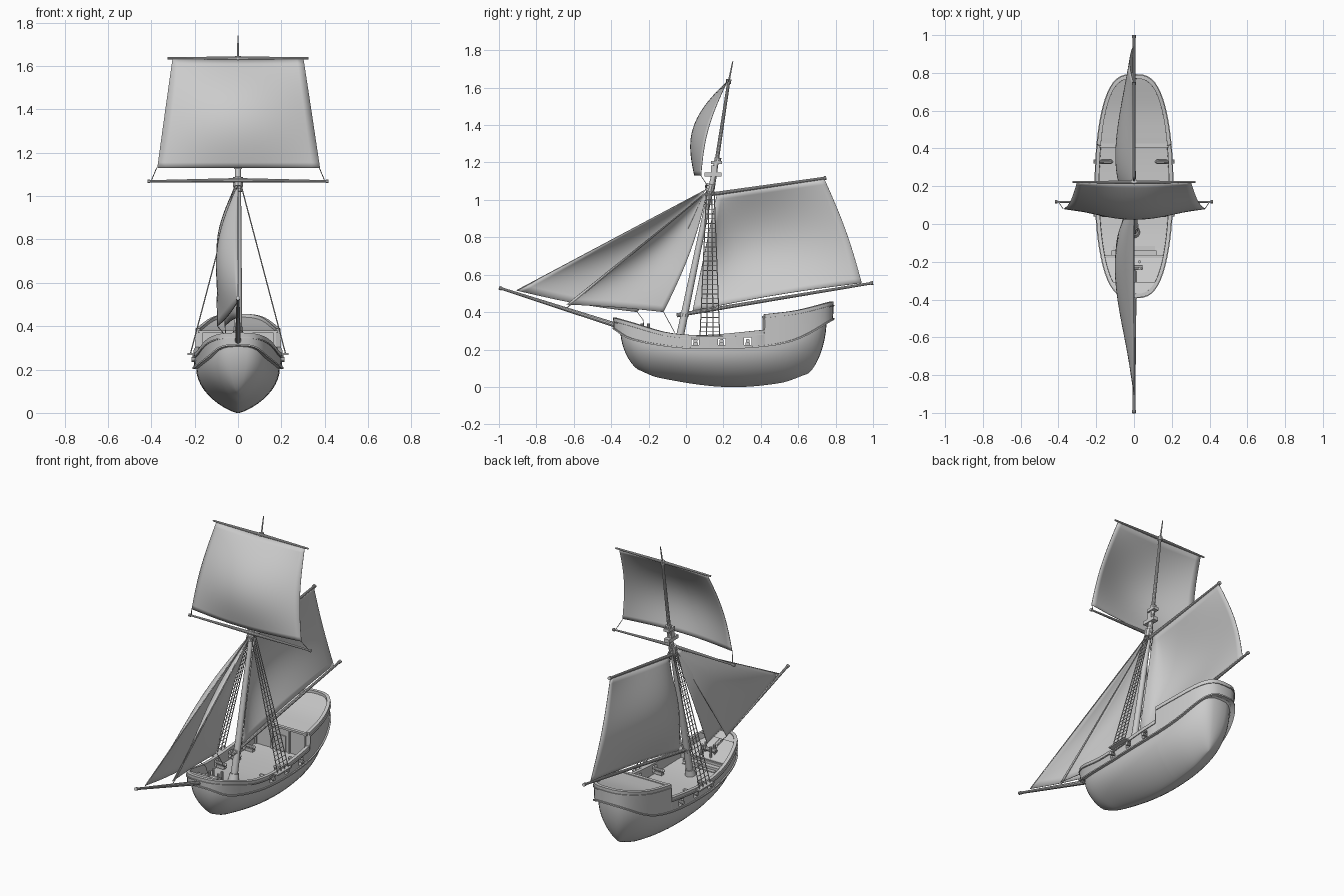
import bpy, bmesh, math
from mathutils import Vector as V, Matrix

if "Cube" in bpy.data.objects:
    bpy.data.objects.remove(bpy.data.objects["Cube"])

PI = math.pi

def interp(tab, y):
    # smooth curve through (y, z) points
    n = len(tab)
    y = min(max(y, tab[0][0]), tab[-1][0])
    i = max(k for k in range(n - 1) if tab[k][0] <= y)
    def slope(k):
        a, b = tab[max(k - 1, 0)], tab[min(k + 1, n - 1)]
        return (b[1] - a[1]) / (b[0] - a[0])
    (y0, z0), (y1, z1) = tab[i], tab[i + 1]
    h = y1 - y0
    t = (y - y0) / h
    return ((2*t**3 - 3*t*t + 1) * z0 + (t**3 - 2*t*t + t) * h * slope(i)
            + (3*t*t - 2*t**3) * z1 + (t**3 - t*t) * h * slope(i + 1))

RAIL = [(-.39, .37), (-.3, .345), (-.1, .29), (.1, .278), (.42, .305)]
POOP = [(.42, .388), (.6, .41), (.79, .457)]
WALE = [(-.39, .31), (-.3, .255), (-.1, .215), (.1, .202), (.42, .215), (.6, .255), (.79, .36)]
KEEL = [(-.25, .09), (-.15, .05), (.2, 0), (.5, .02), (.65, .07)]
STEP = math.acos(-.22 / .59)
half = sorted([PI * i / 32 for i in range(33)] + [STEP - .003, STEP + .003])
full = half + [2 * PI - t for t in reversed(half[1:-1])]

def plan(t, off=0):
    s = math.sin(t)
    return (math.copysign((.205 + off) * abs(s) ** .65, s) if abs(s) > 1e-6 else 0,
            .2 - (.59 + off) * math.cos(t))

def rail(t):
    return interp(POOP if min(t, 2 * PI - t) > STEP else RAIL, plan(t)[1])

def wale(t):
    return interp(WALE, plan(t)[1])

def ring(off, zf):
    return [(*plan(t, off), zf(t)) for t in full]

def finish(name, bm, fix=True):
    if fix:
        bmesh.ops.remove_doubles(bm, verts=bm.verts, dist=1e-5)
        bmesh.ops.recalc_face_normals(bm, faces=bm.faces)
    me = bpy.data.meshes.new(name)
    bm.to_mesh(me)
    bm.free()
    ob = bpy.data.objects.new(name, me)
    bpy.context.collection.objects.link(ob)
    return ob

def loft(name, rings, wrap=False, closed=True):
    bm = bmesh.new()
    vs = [[bm.verts.new(p) for p in r] for r in rings]
    n = len(rings[0])
    for i in range(len(rings) if wrap else len(rings) - 1):
        a, b = vs[i], vs[(i + 1) % len(rings)]
        for k in range(n if closed else n - 1):
            m = (k + 1) % n
            bm.faces.new((a[k], a[m], b[m], b[k]))
    return finish(name, bm)

def rod(bm, p, q, r1, r2=None, seg=10):
    p, q = V(p), V(q)
    d = q - p
    m = Matrix.Translation((p + q) / 2) @ d.to_track_quat('Z', 'Y').to_matrix().to_4x4()
    bmesh.ops.create_cone(bm, cap_ends=True, segments=seg, radius1=r1,
                          radius2=r1 if r2 is None else r2, depth=d.length, matrix=m)

def box(bm, c, s):
    bmesh.ops.create_cube(bm, size=1, matrix=Matrix.Translation(c) @ Matrix.Diagonal((*s, 1)))

def rods(name, *items, seg=10):
    bm = bmesh.new()
    for it in items:
        rod(bm, *it, seg=seg)
    return finish(name, bm, False)

def boxes(name, *items):
    bm = bmesh.new()
    for c, s in items:
        box(bm, c, s)
    return finish(name, bm, False)

# lower hull: rounded V sections from keel to wale
sections = []
for j in range(13):
    a = PI / 2 * j / 12
    r = []
    for t in full:
        x, y = plan(t, -.012)
        y = .2 + (y - .2) * .955
        ky = .2 - .45 * math.cos(t)
        kz, f = interp(KEEL, ky), math.sin(a) ** 1.5
        wz = wale(t) + .005
        r.append((x * f, ky + (y - ky) * f, kz + (wz - kz) * (1 - math.cos(a))))
    sections.append(r)
sections.append(ring(-.005, lambda t: wale(t) + .005))
loft("hull", sections)

# bulwark band with gun ports cut through
bulwark = loft("bulwark", [ring(-.004, wale), ring(0, rail), ring(-.02, rail), ring(-.022, wale)], wrap=True)
PORTS = (.05, .19, .33)
cutter = boxes("port_cutter", *[((0, y, .245), (.8, .04, .04)) for y in PORTS])
mod = bulwark.modifiers.new("ports", 'BOOLEAN')
mod.operation, mod.object, mod.solver = 'DIFFERENCE', cutter, 'EXACT'
bpy.context.view_layer.objects.active = bulwark
bpy.ops.object.modifier_apply(modifier=mod.name)
bpy.data.objects.remove(cutter)

# rub strake and rail cap
def strake(name, zf, o, h):
    loft(name, [ring(-.004, lambda t: zf(t) - h), ring(o, lambda t: zf(t) - h),
                ring(o, lambda t: zf(t) + h), ring(-.004, lambda t: zf(t) + h)], wrap=True)
strake("upper_strake", lambda t: rail(t) - .022, .004, .003)
strake("lower_strake", lambda t: wale(t) + .004, .004, .004)

# decks follow the sheer
def deck(name, zf, t0, t1):
    ts = [t for t in half if t0 <= t <= t1]
    L = []
    for t in ts:
        x, y = plan(t, -.015)
        L.append([(-x, y, zf(t)), (x, y, zf(t))])
    loft(name, L, closed=False)
FORE = math.acos(.37 / .59)
deck("main_deck", lambda t: wale(t) + .012, 0, PI)
deck("fore_deck", lambda t: rail(t) - .04, 0, FORE)
deck("bow_platform", lambda t: rail(t) - .004, 0, .56)
deck("poop_deck", lambda t: rail(t) - .014, STEP, PI)
boxes("fore_steps", ((0, -.175, .245), (.31, .012, .06)), ((0, -.155, .235), (.24, .03, .03)),
      ((0, -.13, .228), (.22, .025, .015)))
boxes("poop_bulkhead", ((0, .424, .295), (.37, .012, .16)), ((0, .416, .374), (.37, .02, .012)),
      ((0, .416, .27), (.07, .008, .11)), *[((s * x, .416, .29), (.012, .012, .16)) for s in (-1, 1) for x in (.06, .17)])

# cannons on carriages
for i, y in enumerate(PORTS):
    for s in (-1, 1):
        bm = bmesh.new()
        rod(bm, (s * .12, y, .246), (s * .215, y, .246), .011, .008)
        rod(bm, (s * .112, y, .246), (s * .12, y, .246), .004, .011)
        rod(bm, (s * .203, y, .246), (s * .215, y, .246), .011)
        box(bm, (s * .148, y, .229), (.05, .026, .018))
        finish(f"cannon_{i}_{'l' if s < 0 else 'r'}", bm, False)

# spars
rods("lower_mast", ((0, -.045, .21), (0, .162, 1.2), .021, .013), ((0, -.043, .22), (0, -.035, .26), .032, .026), seg=16)
rods("topmast", ((0, .142, 1.06), (0, .228, 1.63), .012, .008), ((0, .228, 1.63), (0, .25, 1.74), .005, .003))
rods("bowsprit", ((0, -1, .53), (0, -.25, .29), .007, .015), ((0, -1, .53), (0, -.985, .525), .01))
rods("boom", ((0, -.05, .383), (0, 1, .556), .011, .007), ((0, .985, .5535), (0, 1, .556), .01))
rods("gaff", ((0, .12, 1.028), (0, .75, 1.118), .01, .007), ((0, .738, 1.116), (0, .75, 1.118), .011))
rods("top_yard", *[((0, .222, 1.635), (s * .325, .222, 1.635), .009, .005) for s in (-1, 1)])
rods("lower_yard", *[((0, .11, 1.073), (s * .415, .118, 1.068), .01, .005) for s in (-1, 1)],
     *[((s * .405, .118, 1.068), (s * .417, .118, 1.068), .009) for s in (-1, 1)])

# mast fittings
boxes("crosstrees", ((0, .145, 1.135), (.035, .09, .022)), ((0, .163, 1.2), (.035, .06, .018)),
      ((0, .15, 1.165), (.03, .03, .04)))
rods("mast_bands", ((0, .125, 1.045), (0, .133, 1.085), .024), ((0, .168, 1.2), (0, .171, 1.225), .018),
     ((0, .226, 1.622), (0, .229, 1.645), .014), ((0, -.012, .375), (0, -.008, .395), .024), ((0, .12, 1.02), (0, .122, 1.035), .02))

# shrouds, ratlines and channels
for s in (-1, 1):
    side = 'left' if s < 0 else 'right'
    lo = [V((s * .22, y, .27)) for y in (.075, .11, .145, .18)]
    hi = [V((s * .014, y, 1.05)) for y in (.11, .123, .137, .15)]
    items = [(a, b, .003) for a, b in zip(lo, hi)]
    for k in range(1, 30):
        f = k / 31
        items.append((lo[0].lerp(hi[0], f), lo[3].lerp(hi[3], f), .002))
    rods(f"shrouds_{side}", *items, seg=5)
    boxes(f"channel_{side}", ((s * .215, .125, .272), (.035, .14, .008)))

# sails: four corners plus an offset function
def sail(name, a, b, c, d, f, n=20):
    a, b, c, d = map(V, (a, b, c, d))
    rows = []
    for j in range(n + 1):
        v = j / n
        rows.append([a.lerp(b, u).lerp(d.lerp(c, u), v) + V(f(u, v)) for u in [i / n for i in range(n + 1)]])
    ob = loft(name, rows, closed=False)
    m = ob.modifiers.new("thickness", 'SOLIDIFY')
    m.thickness, m.offset = .003, 0

S = lambda t: math.sin(PI * min(max(t, 0), 1))
sail("main_sail", (0, .165, 1.03), (0, .74, 1.112), (-.005, .94, .555), (0, .035, .405),
     lambda u, v: (-.09 * S(u ** .6) * S(v) - .02 * u * S(v), .015 * u * S(v), .012 * S(u) * v ** 4))
sail("top_sail", (-.302, .22, 1.632), (.302, .22, 1.632), (.378, .08, 1.13), (-.372, .08, 1.13),
     lambda u, v: (0, -.03 * S(v) - S(u) * (.065 * S(v ** .9) + .035 * v), 0))
sail("outer_jib", (0, .1, 1.05), (0, .1, 1.05), (-.095, -.26, .4), (0, -.905, .515),
     lambda u, v: (-.055 * S(u ** .8) * S(v) - .035 * u * S(v), .03 * S(v) * u, -.012 * S(u) * v))
sail("inner_jib", (0, .115, 1.045), (0, .115, 1.045), (-.06, -.12, .4), (0, -.64, .44),
     lambda u, v: (-.05 * S(u ** .8) * S(v) - .03 * u * S(v), .025 * S(v) * u, .006 * S(u) * v))

# running ropes
rods("ropes", ((0, .1, 1.05), (0, -.905, .515), .003), ((0, .115, 1.045), (0, -.64, .42), .003),
     ((-.095, -.26, .4), (-.06, -.23, .36), .002), ((-.06, -.23, .36), (-.04, -.22, .28), .002),
     ((-.06, -.12, .4), (-.05, -.06, .29), .002),
     *[((s * .375, .08, 1.13), (s * .4, .118, 1.07), .002) for s in (-1, 1)], seg=5)

# windlass and bitts on the fore deck
rods("windlass", ((-.045, -.23, .305), (.045, -.23, .305), .012),
     *[((s * .03, y, .27), (s * .03, y, .34), .008) for s in (-1, 1) for y in (-.235, -.2)])

# smooth shading with sharp edges kept
for ob in bpy.data.objects:
    ob.select_set(ob.type == 'MESH')
bpy.context.view_layer.objects.active = bulwark
bpy.ops.object.shade_smooth_by_angle(angle=math.radians(35))
